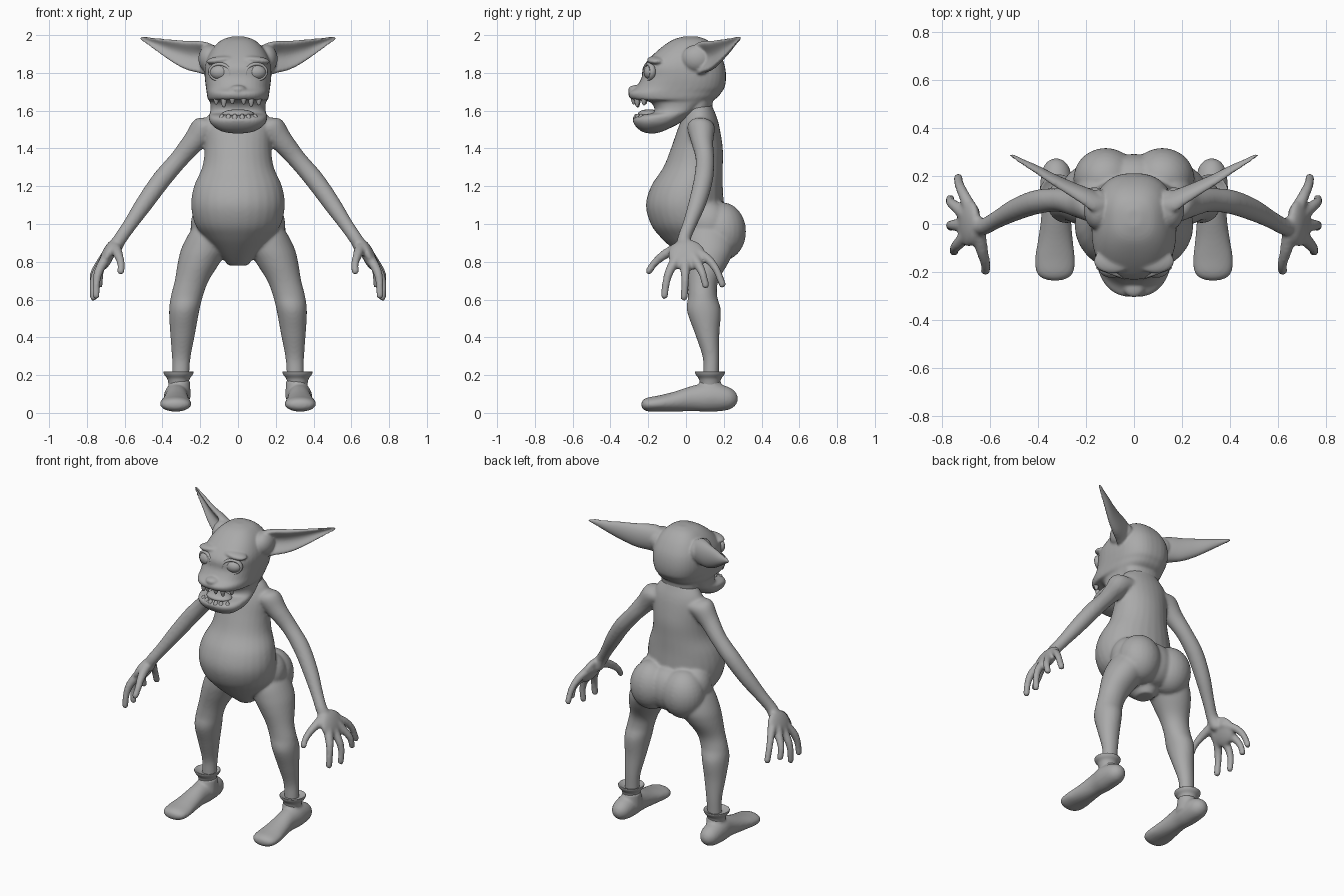
import bpy, bmesh, math
from mathutils import Vector, Matrix

skin = bpy.data.materials.new("grey_skin")
skin.diffuse_color = (0.4, 0.4, 0.4, 1)
X, Y, Z = Vector((1, 0, 0)), Vector((0, 1, 0)), Vector((0, 0, 1))


def spline(rows, steps):
    """Catmull-Rom interpolation of equal-length rows of numbers."""
    out = []
    for i in range(len(rows) - 1):
        p = [rows[max(0, min(len(rows) - 1, i + k))] for k in (-1, 0, 1, 2)]
        for s in range(steps):
            t = s / steps
            out.append([0.5 * (2 * b + (c - a) * t + (2 * a - 5 * b + 4 * c - d) * t * t
                               + (3 * b - a - 3 * c + d) * t ** 3) for a, b, c, d in zip(*p)])
    return out + [list(rows[-1])]


def loft(bm, rows, u, v, steps=5, n=28, section=None):
    """Skin sections (x, y, z, ru, rv) lying in the plane of u and v."""
    section = section or (lambda t: (math.cos(t), math.sin(t)))
    rings = []
    for x, y, z, ru, rv in spline(rows, steps):
        c, ring = Vector((x, y, z)), []
        for k in range(n):
            a, b = section(2 * math.pi * k / n)
            ring.append(bm.verts.new(c + u * a * max(ru, .002) + v * b * max(rv, .002)))
        rings.append(ring)
    for r, q in zip(rings, rings[1:]):
        for k in range(n):
            bm.faces.new((r[k], r[(k + 1) % n], q[(k + 1) % n], q[k]))
    bm.faces.new(rings[0][::-1])
    bm.faces.new(rings[-1])


def stack(bm, rows, **kw):
    """Horizontal sections (z, front y, back y, half width)."""
    loft(bm, [(0, (f + b) / 2, z, w, (b - f) / 2) for z, f, b, w in rows], X, Y, **kw)


def limb(bm, pts, n=16):
    """Round tube (x, y, z, r) with a rounded far end."""
    d = (Vector(pts[-1][:3]) - Vector(pts[0][:3])).normalized()
    u = d.orthogonal().normalized()
    x, y, z, r = pts[-1]
    e = Vector((x, y, z)) + d * r * .6
    rows = [(*p, p[3]) for p in pts] + [(*e, r * .7, r * .7), (*(e + d * r * .35), .002, .002)]
    loft(bm, rows, u, d.cross(u), n=n)


def ball(bm, c, r, rot=None):
    m = Matrix.Translation(c) @ (rot or Matrix()) @ Matrix.Diagonal((*r, 1))
    bmesh.ops.create_uvsphere(bm, u_segments=24, v_segments=16, radius=1, matrix=m)


def finish(name, bm, voxel=0, relax=0):
    bmesh.ops.recalc_face_normals(bm, faces=bm.faces)
    me = bpy.data.meshes.new(name)
    bm.to_mesh(me)
    bm.free()
    me.materials.append(skin)
    me.polygons.foreach_set("use_smooth", [True] * len(me.polygons))
    ob = bpy.data.objects.new(name, me)
    bpy.context.collection.objects.link(ob)
    if voxel:
        m = ob.modifiers.new("fuse", 'REMESH')
        m.mode, m.voxel_size, m.use_smooth_shade = 'VOXEL', voxel, True
        m = ob.modifiers.new("relax", 'SMOOTH')
        m.factor, m.iterations = .5, relax
    return ob


# Torso with pot belly, hips, legs, arms and hands fused together
body = bmesh.new()
stack(body, [(1.66, .03, .125, .07), (1.61, 0, .145, .13), (1.56, -.02, .165, .165),
             (1.5, -.045, .18, .178), (1.4, -.08, .195, .176), (1.3, -.12, .195, .19),
             (1.2, -.185, .195, .233), (1.1, -.212, .2, .248), (1.0, -.187, .2, .228),
             (.93, -.135, .2, .18), (.86, -.06, .2, .12), (.78, .04, .16, .05)])
ball(body, (0, .185, .965), (.16, .108, .14))
for s in (-1, 1):
    ball(body, (s * .118, .19, .96), (.135, .128, .155))
    ball(body, (s * .15, .12, 1.0), (.1, .11, .12))
    loft(body, [(s * x, y, z, rx, ry) for x, y, z, rx, ry in (
        (.15, .12, 1.02, .06, .08), (.15, .12, .95, .11, .13), (.175, .12, .87, .125, .135),
        (.205, .11, .8, .113, .118), (.245, .09, .7, .09, .082), (.27, .088, .62, .085, .077),
        (.285, .095, .54, .08, .09), (.293, .112, .42, .066, .065), (.3, .132, .3, .05, .045),
        (.303, .133, .22, .046, .042), (.305, .13, .12, .045, .042))], X, Y)
    # shoulder, arm and wrist
    limb(body, [(s * x, y, z, r) for x, y, z, r in (
        (.09, .09, 1.52, .06), (.17, .08, 1.508, .074), (.235, .085, 1.435, .06),
        (.315, .1, 1.34, .05), (.405, .092, 1.235, .051), (.495, .06, 1.11, .047),
        (.57, .02, 1.0, .038), (.625, -.01, .92, .036), (.655, -.005, .87, .04))])
    # palm, thumb and four fingers
    ball(body, (s * .69, .005, .835), (.034, .1, .09), Matrix.Rotation(s * -.42, 4, 'Y'))
    for finger in (
        ((.65, -.03, .88, .03), (.635, -.11, .84, .024), (.62, -.165, .795, .019), (.62, -.197, .75, .018)),
        ((.69, -.04, .83, .03), (.735, -.085, .755, .023), (.75, -.105, .69, .019), (.752, -.115, .62, .018)),
        ((.69, -.005, .83, .03), (.745, -.005, .75, .023), (.765, -.005, .69, .019), (.765, -.01, .61, .018)),
        ((.69, .03, .84, .03), (.74, .07, .775, .023), (.765, .09, .73, .019), (.768, .105, .675, .018)),
        ((.67, .04, .86, .03), (.705, .11, .82, .023), (.728, .16, .76, .019), (.735, .193, .68, .018))):
        limb(body, [(s * x, y, z, r + .002) for x, y, z, r in finger], n=12)
finish("body", body, .009, 7)

# Shoes and flared ankle cuffs
for s, side in ((-1, "left"), (1, "right")):
    shoe = bmesh.new()
    loft(shoe, [(s * x, y, z, rx, rz) for x, y, z, rx, rz in (
        (.325, .275, .075, .003, .003), (.325, .262, .075, .035, .035), (.325, .22, .077, .06, .062),
        (.325, .13, .083, .068, .077), (.325, .04, .077, .062, .068), (.328, -.06, .06, .072, .053),
        (.33, -.14, .05, .083, .043), (.33, -.2, .045, .078, .037), (.33, -.228, .044, .05, .024),
        (.33, -.238, .044, .003, .003))], X, Z)
    loft(shoe, [(s * .31, .125, .08, .06, .07), (s * .31, .128, .17, .056, .056)], X, Y)
    finish(side + "_shoe", shoe, .008, 6)
    cuff = bmesh.new()
    loft(cuff, [(s * .315, .127, z, r, r) for z, r in (
        (.14, .05), (.17, .056), (.185, .062), (.2, .074), (.214, .08), (.219, .076),
        (.212, .062), (.205, .045))], X, Y, steps=3)
    finish(side + "_cuff", cuff)


# Head: boxy cranium, muzzle, open mouth and jaw
def boxy(t):
    c, d = math.cos(t), math.sin(t)
    return math.copysign(abs(c) ** .8, c), math.copysign(abs(d) ** .8, d)


# Long pointed ears, cupped on the front
def cupped(t):
    f = math.sin(t)
    return math.cos(t), f - 1.3 * max(0, f) ** 3


head = bmesh.new()
stack(head, [(1.993, -.01, .06, .03), (1.975, -.07, .11, .085), (1.935, -.13, .155, .13),
             (1.88, -.19, .19, .162), (1.83, -.228, .207, .176), (1.775, -.235, .212, .176),
             (1.725, -.265, .205, .17), (1.697, -.302, .188, .166), (1.675, -.302, .172, .163),
             (1.658, -.28, .15, .158), (1.65, -.2, .135, .15), (1.62, -.17, .09, .145),
             (1.59, -.175, .05, .148), (1.575, -.25, .03, .154), (1.555, -.28, .0, .154),
             (1.53, -.275, -.04, .143), (1.505, -.255, -.09, .115), (1.488, -.23, -.13, .078),
             (1.48, -.2, -.16, .03)], steps=4, n=40, section=boxy)
ball(head, (0, -.262, 1.712), (.045, .045, .024))
stack(head, [(1.54, -.02, .12, .1), (1.6, -.01, .135, .12), (1.7, 0, .15, .13)])
for s in (-1, 1):
    ball(head, (s * .09, -.155, 1.868), (.08, .052, .022), Matrix.Rotation(s * .12, 4, 'Y'))
    ball(head, (s * .15, .06, 1.875), (.06, .085, .075))
    loft(head, [(s * x, y, z, h, w) for x, y, z, h, w in (
        (.1, .06, 1.87, .06, .06), (.16, .07, 1.875, .085, .065), (.21, .1, 1.885, .084, .055),
        (.27, .135, 1.893, .077, .044), (.34, .175, 1.914, .062, .035), (.41, .22, 1.941, .041, .026),
        (.47, .255, 1.966, .023, .018), (.505, .277, 1.981, .013, .014), (.52, .287, 1.987, .008, .01))],
        Z, Vector((s * .5, -.86, 0)), section=cupped)
finish("head_and_ears", head, .007, 5)

# Eyes set in thick lids
for s, side in ((-1, "left"), (1, "right")):
    eye = bmesh.new()
    ball(eye, (s * .093, -.182, 1.803), (.056, .042, .042))
    finish(side + "_eye", eye)
    lid = bmesh.new()
    turn = (Matrix.Translation((s * .093, -.196, 1.803)) @ Matrix.Rotation(s * .35, 4, 'Z')
            @ Matrix.Rotation(s * -.12, 4, 'Y'))
    n, m = 32, 10
    rim = [[lid.verts.new(turn @ Vector((
        math.cos(a) * (.058 + .01 * math.cos(b)), .016 * math.sin(b),
        math.sin(a) * (.043 + .01 * math.cos(b)))))
        for b in (2 * math.pi * j / m for j in range(m))]
        for a in (2 * math.pi * i / n for i in range(n))]
    for i in range(n):
        for j in range(m):
            lid.faces.new((rim[i][j], rim[(i + 1) % n][j], rim[(i + 1) % n][(j + 1) % m], rim[i][(j + 1) % m]))
    finish(side + "_eyelid", lid)

# Teeth and tongue
mouth = bmesh.new()
for x, h in ((-.115, .03), (-.075, .045), (-.03, .028), (.03, .03), (.07, .042), (.11, .034)):
    y = -.055 - .225 * math.sqrt(1 - (x / .165) ** 2)
    limb(mouth, [(x, y, 1.67, .017), (x, y, 1.675 - h * .6, .015), (x, y, 1.672 - h, .01)], n=10)
for x in (-.085, -.05, -.017, .022, .055, .09):
    y = -.13 - .135 * math.sqrt(1 - (x / .15) ** 2)
    limb(mouth, [(x, y, 1.55, .016), (x, y, 1.565, .015), (x, y, 1.573, .011)], n=10)
ball(mouth, (0, -.195, 1.582), (.085, .06, .025))
finish("teeth_and_tongue", mouth)
